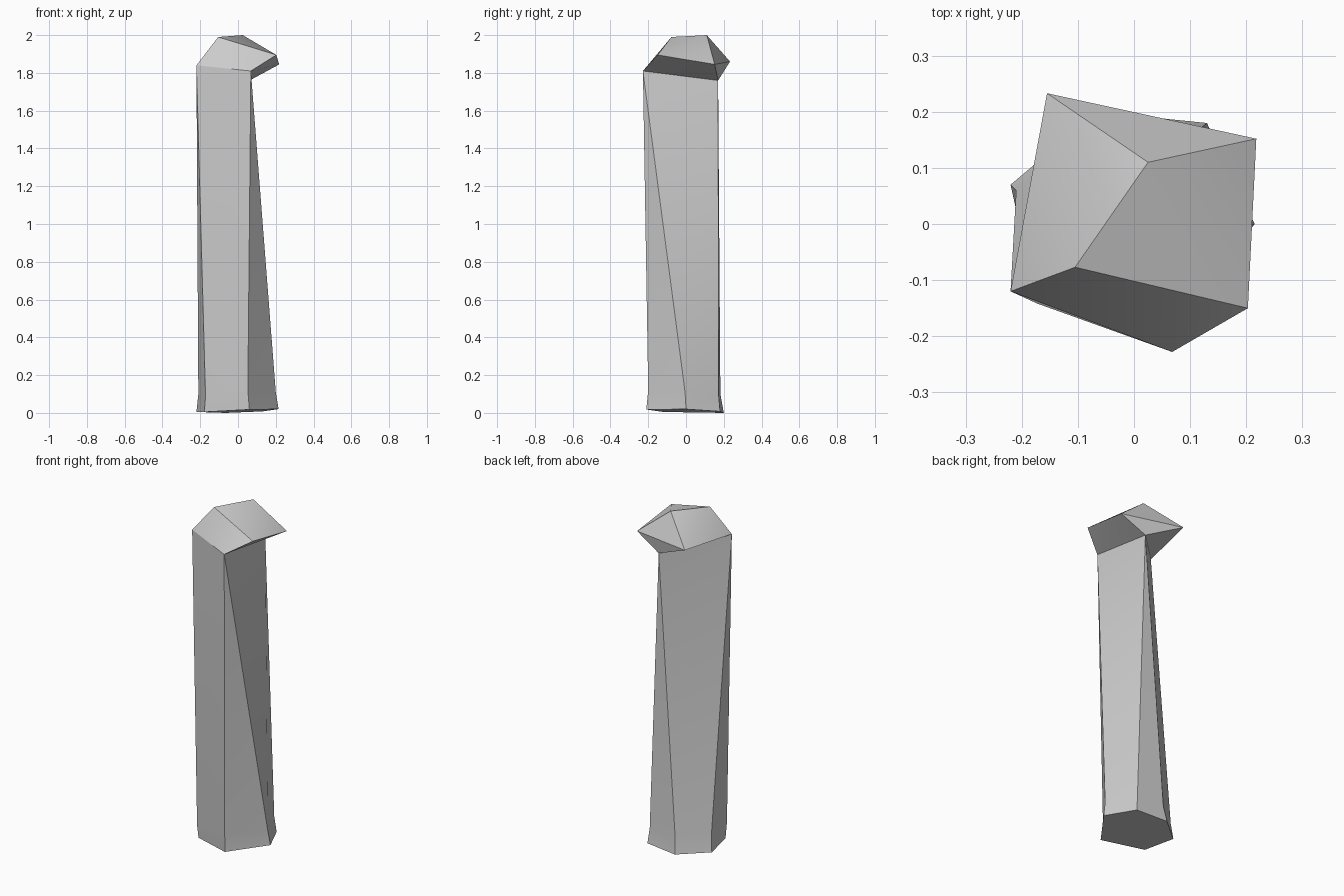
import bpy, bmesh, math

if "Cube" in bpy.data.objects:
    bpy.data.objects.remove(bpy.data.objects["Cube"])

stone = bpy.data.materials.new("grey_stone")
stone.diffuse_color = (0.6, 0.6, 0.6, 1)
stone.use_nodes = True
stone.node_tree.nodes["Principled BSDF"].inputs["Base Color"].default_value = stone.diffuse_color

# Three corners where the head meets the shaft: left, front, back
left, front, back = (-0.22, -0.12, 1.84), (0.068, -0.228, 1.81), (0.062, 0.17, 1.76)


def finish(bm, name):
    bmesh.ops.recalc_face_normals(bm, faces=bm.faces)
    mesh = bpy.data.meshes.new(name)
    bm.to_mesh(mesh)
    bm.free()
    mesh.materials.append(stone)
    ob = bpy.data.objects.new(name, mesh)
    bpy.context.collection.objects.link(ob)
    bpy.ops.object.select_all(action='DESELECT')
    ob.select_set(True)
    bpy.context.view_layer.objects.active = ob
    bpy.ops.object.shade_smooth_by_angle(angle=math.radians(30))


# Head: faceted boulder, hull of its corners, left open where it joins the shaft
bm = bmesh.new()
joint = [bm.verts.new(p) for p in (left, front, back)]
for p in ((-0.155, 0.233, 1.86), (0.218, 0.152, 1.845), (0.203, -0.15, 1.895),
          (0.025, 0.11, 2.0), (-0.105, -0.077, 1.99)):
    bm.verts.new(p)
bmesh.ops.convex_hull(bm, input=bm.verts[:])
cap = [f for f in bm.faces if set(f.verts) == set(joint)]
bmesh.ops.delete(bm, geom=cap, context='FACES_ONLY')
finish(bm, "head")

# Shaft: triangular top fanning out to a six-sided flared foot
foot = [(0.215, 0.0, 0.02), (0.13, 0.18, 0.008), (-0.066, 0.2, 0.0),
        (-0.22, 0.07, 0.005), (-0.178, -0.12, 0.005), (0.06, -0.21, 0.018)]
ankle = [(0.2, -0.005, 0.11), (0.12, 0.172, 0.1), (-0.055, 0.182, 0.1),
         (-0.21, 0.06, 0.1), (-0.172, -0.142, 0.09), (0.052, -0.2, 0.12)]
bm = bmesh.new()
top = [bm.verts.new(p) for p in (back, left, front)]
low = [bm.verts.new(p) for p in foot]
mid = [bm.verts.new(p) for p in ankle]
for i in range(3):
    a, b, c = (mid[(2 * i + k) % 6] for k in range(3))
    bm.faces.new((top[i], a, b))
    bm.faces.new((top[i], b, c))
    bm.faces.new((top[i], c, top[(i + 1) % 3]))
for i in range(6):
    j = (i + 1) % 6
    bm.faces.new((low[i], low[j], mid[j], mid[i]))
bm.faces.new(low[::-1])
finish(bm, "shaft")
